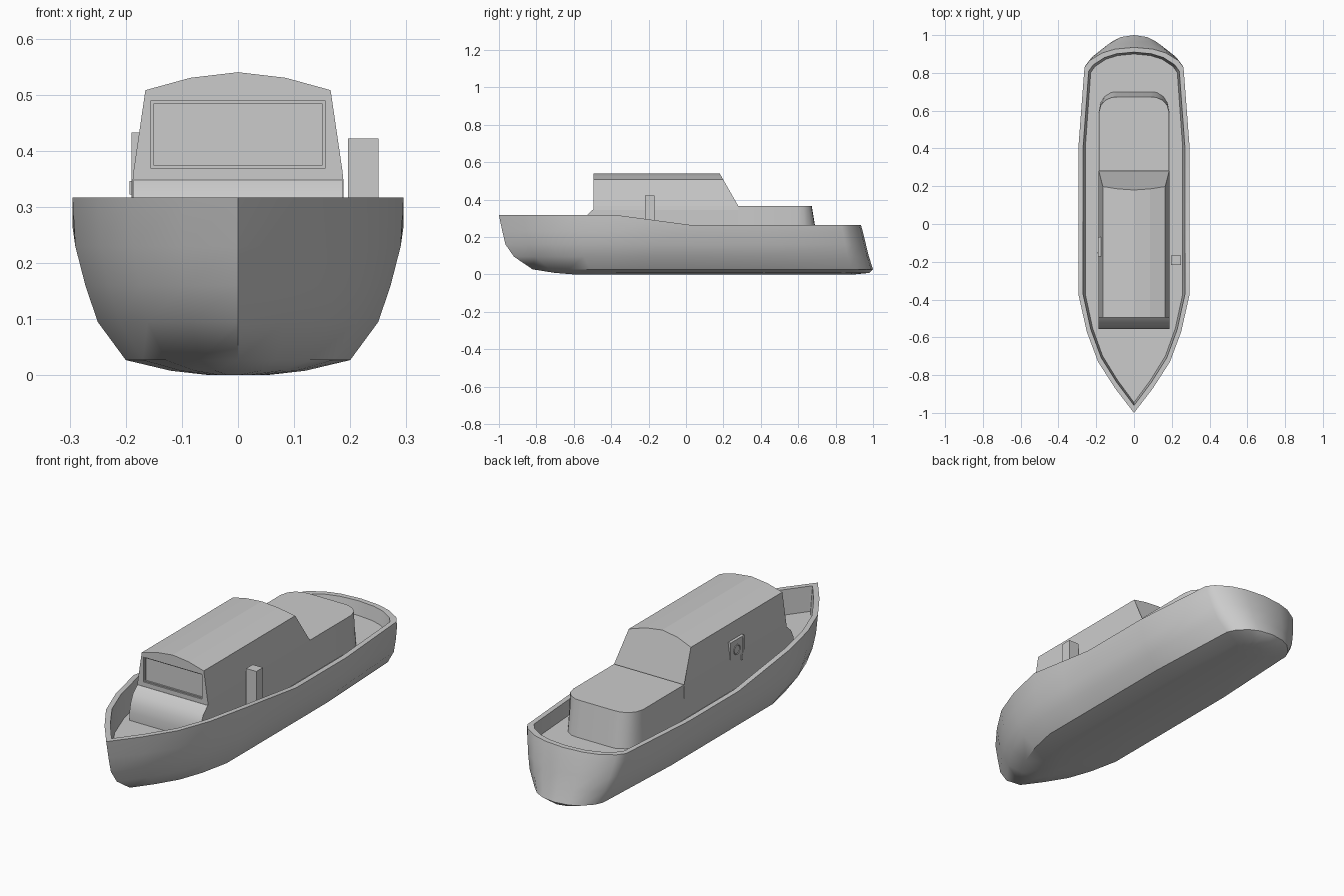
import bpy, bmesh, math
from mathutils import Matrix

if "Cube" in bpy.data.objects:
    bpy.data.objects.remove(bpy.data.objects["Cube"])


def finish(bm, name, smooth=None):
    bmesh.ops.recalc_face_normals(bm, faces=bm.faces)
    me = bpy.data.meshes.new(name)
    bm.to_mesh(me)
    bm.free()
    ob = bpy.data.objects.new(name, me)
    bpy.context.collection.objects.link(ob)
    if smooth:
        bpy.ops.object.select_all(action='DESELECT')
        bpy.context.view_layer.objects.active = ob
        ob.select_set(True)
        bpy.ops.object.shade_smooth_by_angle(angle=math.radians(smooth))
    return ob


def loft(name, rings, smooth=None):
    """Skin a stack of closed rings and cap both ends."""
    bm = bmesh.new()
    vs = [[bm.verts.new(p) for p in r] for r in rings]
    n = len(rings[0])
    for a, b in zip(vs, vs[1:]):
        for i in range(n):
            j = (i + 1) % n
            bm.faces.new((a[i], a[j], b[j], b[i]))
    bm.faces.new(vs[0])
    bm.faces.new(vs[-1])
    return finish(bm, name, smooth)


def mirrored(half):
    """Close a half outline across x = 0, sharing points on the centreline."""
    return half + [(-p[0], *p[1:]) for p in reversed(half) if p[0] > 1e-6]


def box(name, x0, x1, y0, y1, z0, z1):
    return loft(name, [[(x0, y0, z), (x1, y0, z), (x1, y1, z), (x0, y1, z)] for z in (z0, z1)])


# Hull: one plan outline, rescaled at each waterline
PLAN = [(0, -1), (.1, -.87), (.19, -.73), (.25, -.57), (.295, -.37), (.295, -.17),
        (.295, .02), (.295, .4), (.262, .83), (.235, .865), (.17, .905), (.1, .926), (0, .935)]


def sheer(y):
    t = min(max((y + .37) / .39, 0), 1)
    return .317 - .052 * t


def waterline(z, w, bow, stern):
    half = []
    for x, y in PLAN:
        if y < -.37:
            y = -.37 + (y + .37) * (-.37 - bow) / .63
        elif y > .4:
            y = .4 + (y - .4) * (stern - .4) / .535
        half.append((x * w / .295, y, sheer(y) if z is None else z))
    return mirrored(half)


loft("hull", [waterline(*r) for r in [
    (0, .05, -.6, .90), (.008, .12, -.70, .98), (.027, .20, -.82, 1.0),
    (.095, .25, -.92, .978), (.16, .272, -.965, .962), (.23, .29, -.982, .945),
    (None, .295, -1, .935), (None, .27, -.96, .91), (.2, .258, -.945, .9)]], 38)

# Main cabin: crowned section with a raked back
SECTION = [(.188, .2), (.188, .345), (.186, .365), (.165, .508), (.085, .53), (0, .54)]
section = mirrored(SECTION)
cabin = loft("main_cabin", [
    [(x, -.495, z) for x, z in section],
    [(x, .18 + min(.54 - z, .175) * .1 / .175, z) for x, z in section]])

# Recessed windscreen
cutter = loft("windscreen_cutter", [
    [(sx * (.156 - i), y, .429 + sz * (.0595 - i))
     for sx, sz in ((-1, -1), (1, -1), (1, 1), (-1, 1))]
    for y, i in ((-.52, 0), (-.489, 0), (-.489, .005), (-.483, .005))])
cutter.hide_render = True
cutter.hide_set(True)
mod = cabin.modifiers.new("windscreen", 'BOOLEAN')
mod.operation = 'DIFFERENCE'
mod.solver = 'EXACT'
mod.object = cutter

# Curved apron below the windscreen
APRON = [(-.49, .2), (-.49, .348), (-.496, .348), (-.53, .317), (-.548, .28), (-.556, .24), (-.556, .2)]
loft("cabin_apron", [[(x, y, z) for y, z in APRON] for x in (-.187, .187)], 40)

# Low aft cabin with rounded rear corners
AFT = [(.188, .28), (.188, .59), (.178, .64), (.155, .675), (.12, .697), (.09, .70)]
loft("aft_cabin", [
    mirrored([(x * k, y if y < .3 else .59 + (y - .59) * r, z) for x, y in AFT])
    for z, k, r in ((.2, 1, 1), (.365, .989, .75))], 30)

# Deck post on the right side
box("deck_post", .196, .25, -.218, -.168, .2, .422)

# Side door with frame, porthole ring and handle on the left side
box("door_panel", -.187, -.165, -.165, -.075, .2, .427)
for nm, y0, y1, z0 in (("front", -.172, -.163, .2), ("rear", -.077, -.068, .2), ("top", -.163, -.077, .424)):
    box("door_frame_" + nm, -.19, -.165, y0, y1, z0, .433)
bpy.ops.mesh.primitive_torus_add(major_segments=24, minor_segments=8, major_radius=.022,
                                 minor_radius=.003, location=(-.187, -.12, .382),
                                 rotation=(0, math.pi / 2, 0))
bpy.context.object.name = "door_porthole"
bpy.ops.object.shade_smooth_by_angle()
box("door_handle", -.193, -.186, -.156, -.148, .322, .346)
